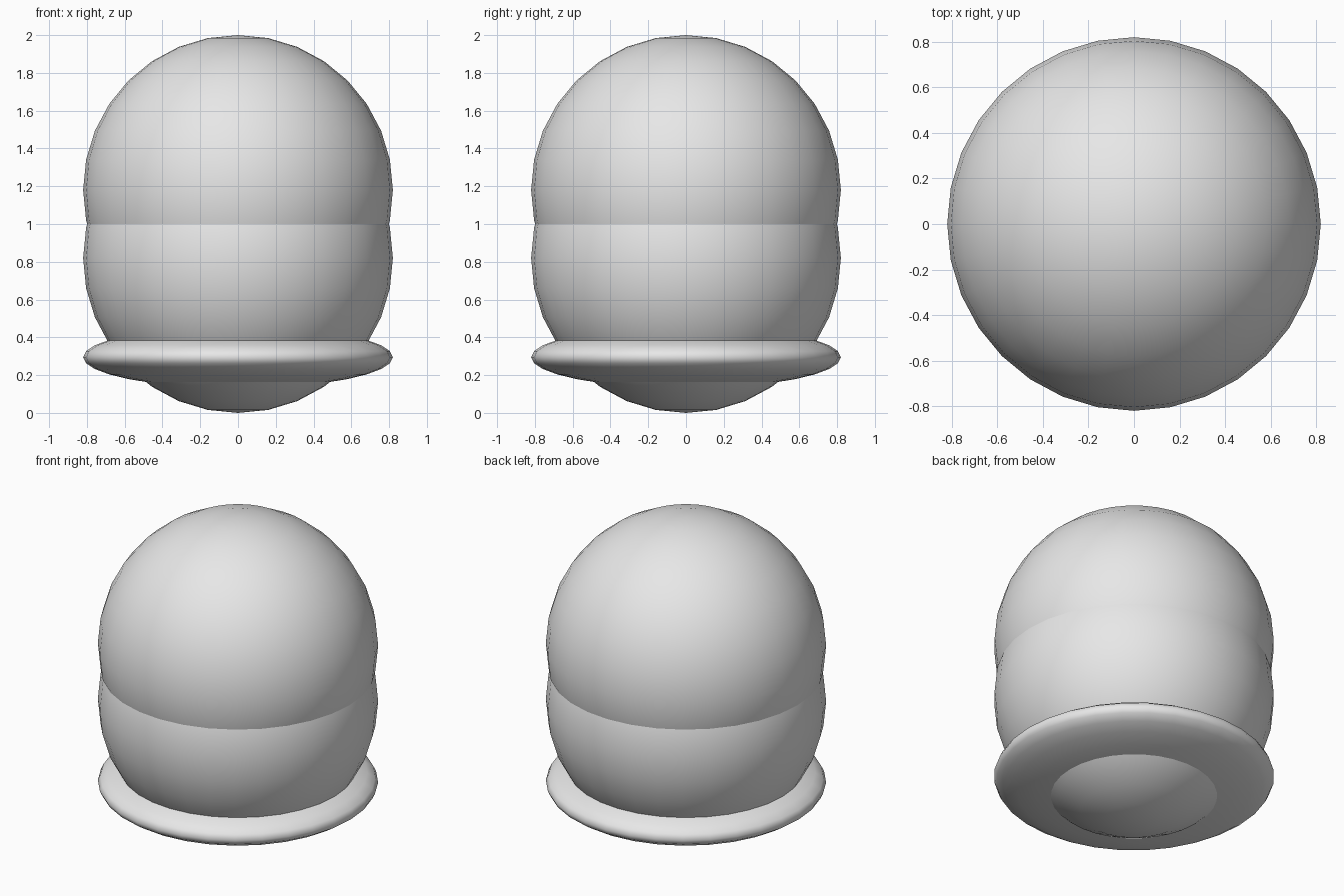
import bpy

# Remove the default object
cube = bpy.data.objects.get("Cube")
if cube:
    bpy.data.objects.remove(cube, do_unlink=True)

# Single plain grey
GREY = (0.8, 0.8, 0.8, 1.0)
grey = bpy.data.materials.new("light_grey")
grey.use_nodes = True
grey.diffuse_color = GREY
grey.node_tree.nodes["Principled BSDF"].inputs["Base Color"].default_value = GREY

RADIUS = 0.82


def ball(name, z, flatten=1.0):
    """Smooth sphere at height z, optionally squashed into a disc."""
    bpy.ops.mesh.primitive_uv_sphere_add(segments=32, ring_count=16,
                                         radius=RADIUS, location=(0, 0, z))
    obj = bpy.context.object
    obj.name = name
    obj.scale.z = flatten
    bpy.ops.object.transform_apply(location=False, rotation=False, scale=True)
    bpy.ops.object.shade_smooth()
    obj.data.materials.append(grey)
    return obj


# Two overlapping balls form the body, a squashed one the brim
ball("upper_body", 2 - RADIUS)
ball("lower_body", RADIUS)
ball("brim", 0.295, flatten=0.2)
